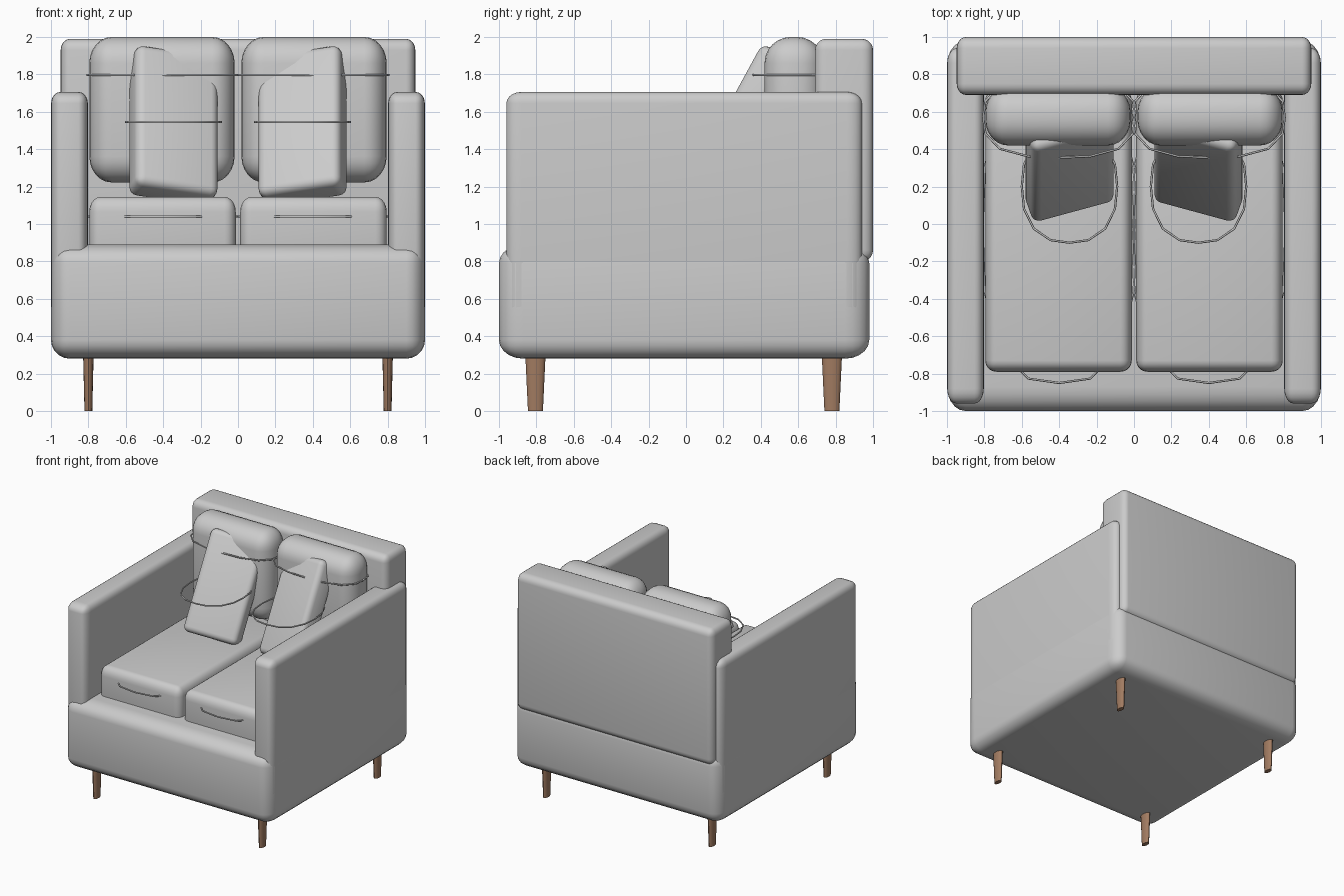
import bpy, bmesh, math
from mathutils import Matrix, Vector

if "Cube" in bpy.data.objects:
    bpy.data.objects.remove(bpy.data.objects["Cube"])


def finish(bm, name, loc, rot=None, mat=None, angle=40):
    me = bpy.data.meshes.new(name)
    bm.to_mesh(me)
    bm.free()
    ob = bpy.data.objects.new(name, me)
    bpy.context.collection.objects.link(ob)
    ob.matrix_world = Matrix.Translation(loc) @ (rot or Matrix())
    if mat:
        me.materials.append(mat)
    bpy.ops.object.select_all(action='DESELECT')
    bpy.context.view_layer.objects.active = ob
    ob.select_set(True)
    bpy.ops.object.shade_smooth_by_angle(angle=math.radians(angle))
    return ob


def soft_box(name, lo, hi, r, seg=5, rot=None):
    """Rounded box from corner lo to corner hi, rounding radius per axis."""
    lo, hi = Vector(lo), Vector(hi)
    bm = bmesh.new()
    bmesh.ops.create_cube(bm, size=1)
    bmesh.ops.scale(bm, vec=[(hi[i] - lo[i]) / r[i] for i in range(3)], verts=bm.verts)
    bmesh.ops.bevel(bm, geom=bm.edges[:], offset=1, segments=seg,
                    profile=0.5, affect='EDGES')
    bmesh.ops.scale(bm, vec=r, verts=bm.verts)
    return finish(bm, name, (lo + hi) / 2, rot)


def piping(name, centre, rx, ry, sides=16, n=2.8):
    """Thin horizontal cord in a squarish oval."""
    cu = bpy.data.curves.new(name, 'CURVE')
    cu.dimensions = '3D'
    cu.bevel_depth = 0.006
    cu.bevel_resolution = 1
    sp = cu.splines.new('POLY')
    sp.points.add(sides - 1)
    for i, p in enumerate(sp.points):
        a = 2 * math.pi * i / sides
        c, s = math.cos(a), math.sin(a)
        k = (abs(c) ** n + abs(s) ** n) ** (-1 / n)
        p.co = (rx * c * k, ry * s * k, 0, 1)
    sp.use_cyclic_u = True
    ob = bpy.data.objects.new(name, cu)
    ob.location = centre
    bpy.context.collection.objects.link(ob)


wood = bpy.data.materials.new("wood")
wood.diffuse_color = (0.36, 0.2, 0.12, 1)
wood.use_nodes = True
wood.node_tree.nodes["Principled BSDF"].inputs["Base Color"].default_value = wood.diffuse_color

# Frame
soft_box("base", (-1, -1, 0.28), (1, 0.98, 0.89), (0.10, 0.13, 0.10))
soft_box("backrest", (-0.948, 0.69, 0.8), (0.948, 1.0, 1.99), (0.05, 0.06, 0.06))

for side, s in (("left", -1), ("right", 1)):
    # Arm
    x = sorted((s * 0.803, s * 0.999))
    soft_box(side + "_arm", (x[0], -0.96, 0.5), (x[1], 0.94, 1.706), (0.05, 0.08, 0.06))

    # Seat and back cushions with piping
    x = sorted((s * 0.012, s * 0.795))
    soft_box(side + "_seat_cushion", (x[0], -0.79, 0.8), (x[1], 0.72, 1.145),
             (0.06, 0.06, 0.08))
    piping(side + "_seat_piping", (s * 0.4, -0.03, 1.04), 0.41, 0.82)
    x = sorted((s * 0.018, s * 0.795))
    soft_box(side + "_back_cushion", (x[0], 0.42, 1.222), (x[1], 0.735, 2.0),
             (0.12, 0.14, 0.14), 6)
    piping(side + "_back_piping", (s * 0.4, 0.57, 1.797), 0.406, 0.215)

    # Throw pillow turned inward and leaning back
    c, h = Vector((s * 0.345, 0.33, 1.525)), Vector((0.23, 0.09, 0.425))
    rot = Matrix.Rotation(-0.5, 4, 'X') @ Matrix.Rotation(-s * 0.3, 4, 'Z')
    soft_box(side + "_throw_pillow", c - h, c + h, (0.045, 0.045, 0.045), 4, rot)
    piping(side + "_throw_piping", (s * 0.345, 0.2, 1.545), 0.255, 0.3, n=2.4)

    # Tapered oval legs
    for end, y in (("front", -0.805), ("back", 0.78)):
        bm = bmesh.new()
        bmesh.ops.create_cone(bm, cap_ends=True, segments=16, radius1=0.04,
                              radius2=0.055, depth=0.32)
        bmesh.ops.scale(bm, vec=(0.52, 1, 1), verts=bm.verts)
        finish(bm, f"{side}_{end}_leg", (s * 0.8, y, 0.16), None, wood)
